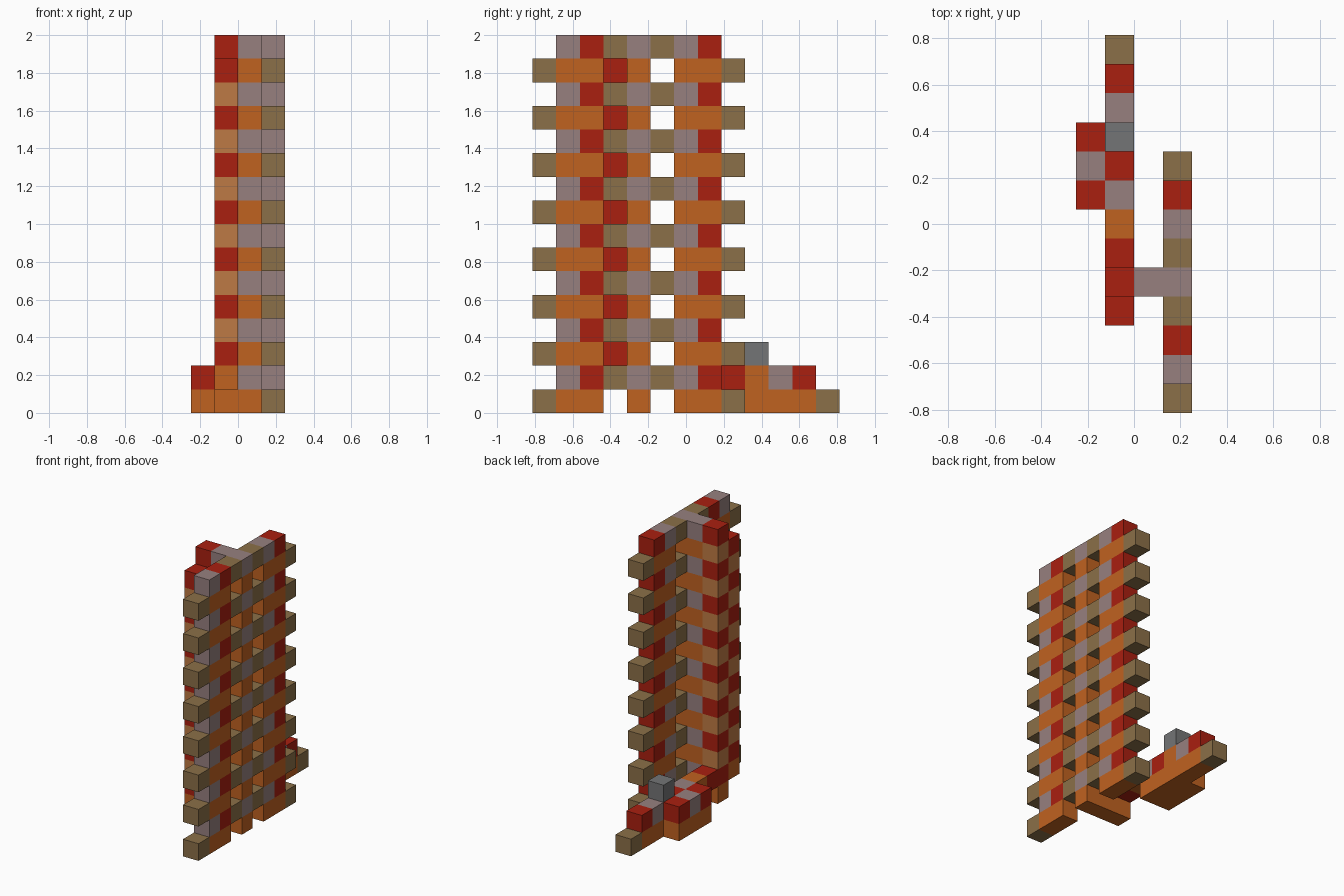
import bpy, bmesh
from mathutils import Vector

if "Cube" in bpy.data.objects:
    bpy.data.objects.remove(bpy.data.objects["Cube"])

U = 0.125                                # edge of one block
ORIGIN = Vector((-2 * U, -6.5 * U, 0))   # centre the grid on x and y

COLOURS = {
    "r": ("brick_red", (0.40, 0.014, 0.005)),
    "o": ("orange_wood", (0.53, 0.122, 0.0144)),
    "m": ("mauve_stone", (0.31, 0.216, 0.212)),
    "t": ("tan_end_grain", (0.26, 0.162, 0.065)),
    "l": ("light_orange_wood", (0.515, 0.195, 0.058)),
    "g": ("grey_stone", (0.174, 0.178, 0.18)),
}
LETTERS = list(COLOURS)
materials = []
for name, rgb in COLOURS.values():
    mat = bpy.data.materials.new(name)
    mat.use_nodes = True
    mat.diffuse_color = (*rgb, 1)
    bsdf = mat.node_tree.nodes["Principled BSDF"]
    bsdf.inputs["Base Color"].default_value = (*rgb, 1)
    bsdf.inputs["Roughness"].default_value = 0.9
    materials.append(mat)

parts = {}


def course(part, column, layer, start, row):
    """Lay a row of blocks along y, one letter per block, dot for a gap."""
    for n, letter in enumerate(row):
        if letter != ".":
            parts.setdefault(part, {})[(column, start + n, layer)] = letter


# Main wall, cross arm and end pier: alternating courses
for k in range(16):
    odd = k % 2
    course("main_wall", 3, k, 0, ".mrtmtmr." if odd else "too.o.oot")
    course("cross_arm", 2, k, 4, "m" if odd else "o")
    course("end_pier", 1, k, 3, "lr" if odd else "rl")

# Exceptions at the pier's foot and cap
course("end_pier", 1, 0, 4, "o")
course("end_pier", 1, 1, 3, "o")
for layer in (0, 15):
    del parts["end_pier"][(1, 3, layer)]

# Low stepped footing running to the back
course("footing_base", 1, 0, 7, "ooooot")
course("footing_base", 0, 0, 7, "ooo")
course("footing_top", 1, 1, 5, "romromr"[:3] + "romr")
course("footing_top", 0, 1, 7, "rmr")
course("footing_cap", 1, 2, 9, "g")

occupied = {cell for cells in parts.values() for cell in cells}


def build(name, cells):
    """Make one mesh from the exposed sides of a part's blocks."""
    bm = bmesh.new()
    for cell, letter in cells.items():
        centre = Vector(cell) + Vector((0.5, 0.5, 0.5))
        for axis in range(3):
            for sign in (-1, 1):
                normal = Vector((0, 0, 0))
                normal[axis] = sign
                if tuple(int(c + d) for c, d in zip(cell, normal)) in occupied:
                    continue
                u, v = Vector((0, 0, 0)), Vector((0, 0, 0))
                u[(axis + 1) % 3] = 0.5
                v[(axis + 2) % 3] = 0.5 * sign
                mid = centre + normal / 2
                corners = (mid - u - v, mid + u - v, mid + u + v, mid - u + v)
                face = bm.faces.new([bm.verts.new(ORIGIN + c * U) for c in corners])
                face.material_index = LETTERS.index(letter)
    bmesh.ops.remove_doubles(bm, verts=bm.verts, dist=0.001)
    mesh = bpy.data.meshes.new(name)
    bm.to_mesh(mesh)
    bm.free()
    for mat in materials:
        mesh.materials.append(mat)
    bpy.context.collection.objects.link(bpy.data.objects.new(name, mesh))


for part_name, part_cells in parts.items():
    build(part_name, part_cells)
